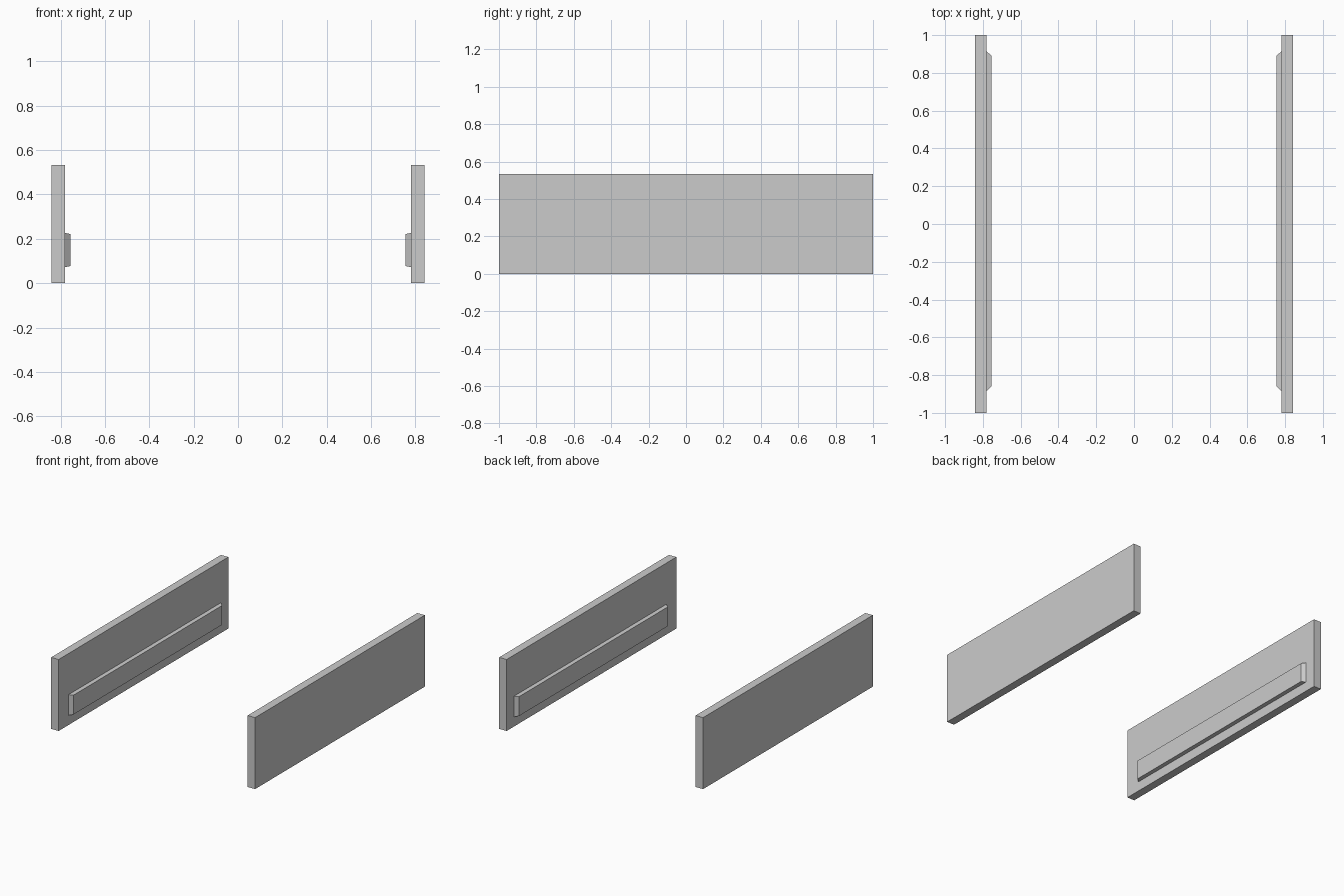
import bpy, bmesh

if "Cube" in bpy.data.objects:
    bpy.data.objects.remove(bpy.data.objects["Cube"])

PANEL_OUT, PANEL_IN, RAIL_IN = 0.841, 0.78, 0.754
HEIGHT = 0.533


def loft_x(name, start, end):
    """Solid between two rectangles (x, y0, y1, z0, z1), mirrored to the other side."""
    bm = bmesh.new()
    rings = []
    for x, y0, y1, z0, z1 in (start, end):
        rings.append([bm.verts.new((x, y, z))
                      for y, z in ((y0, z0), (y1, z0), (y1, z1), (y0, z1))])
    a, b = rings
    bm.faces.new(a)
    bm.faces.new(b)
    for i in range(4):
        j = (i + 1) % 4
        bm.faces.new((a[i], a[j], b[j], b[i]))
    bmesh.ops.recalc_face_normals(bm, faces=bm.faces)
    mesh = bpy.data.meshes.new(name)
    bm.to_mesh(mesh)
    bm.free()
    obj = bpy.data.objects.new(name, mesh)
    bpy.context.collection.objects.link(obj)
    mirror = obj.modifiers.new("mirror", 'MIRROR')
    mirror.use_axis[0] = True
    mirror.use_clip = False
    mirror.use_mirror_merge = False
    return obj


# Tall flat side panels
loft_x("side_panels",
       (-PANEL_OUT, -1, 1, 0, HEIGHT),
       (-PANEL_IN, -1, 1, 0, HEIGHT))

# Raised rails with bevelled ends on the inner faces
loft_x("inner_rails",
       (-PANEL_IN, -0.883, 0.913, 0.072, 0.226),
       (-RAIL_IN, -0.86, 0.891, 0.077, 0.221))
